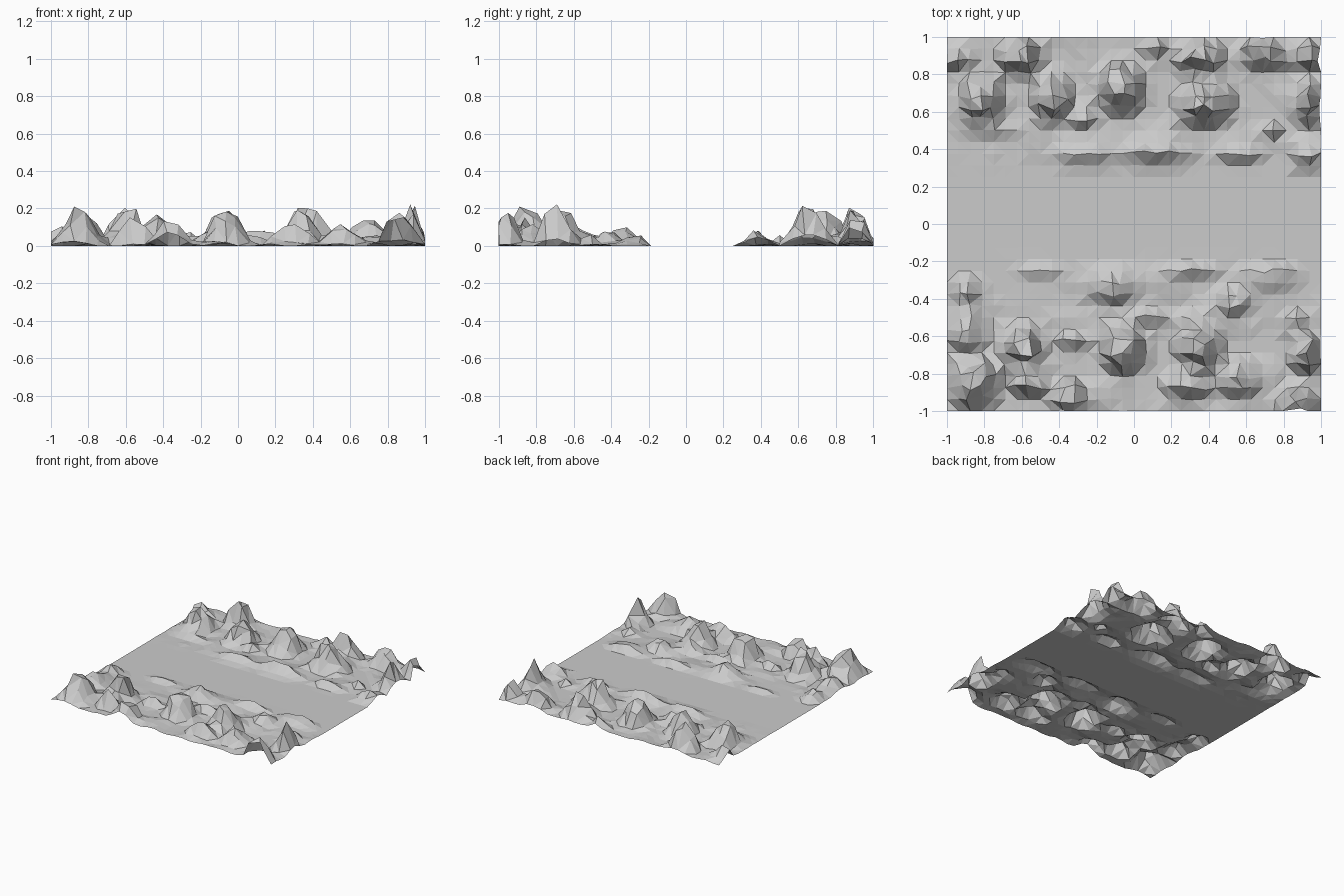
import bpy, bmesh, random
from mathutils import Vector, noise

random.seed(7)
N = 32          # grid cells per side

# hills: x, y, half width x, half width y, height
back_hills = [
    (-0.82, 0.66, .14, .15, .18), (-0.61, 0.90, .13, .11, .23), (-0.44, 0.68, .11, .15, .18),
    (-0.95, 0.88, .11, .07, .09), (-0.07, 0.73, .14, .15, .22), (0.38, 0.65, .17, .13, .23),
    (0.35, 0.88, .15, .10, .20), (0.70, 0.92, .16, .10, .16), (0.94, 0.65, .08, .16, .21),
    (0.12, 0.95, .08, .08, .08), (0.95, 0.90, .10, .08, .17), (-0.27, 0.57, .10, .08, .08),
]
front_hills = [
    (-0.86, -0.85, .14, .16, .21), (-0.60, -0.66, .12, .13, .20), (-0.56, -0.86, .12, .08, .15),
    (-0.36, -0.93, .12, .11, .15), (-0.06, -0.67, .14, .14, .22), (0.34, -0.66, .14, .14, .19),
    (0.29, -0.86, .15, .09, .12), (0.55, -0.82, .14, .12, .12), (0.87, -0.96, .13, .10, .20),
    (0.93, -0.70, .08, .12, .21), (-0.33, -0.63, .11, .06, .07),
]
low_ridges = [
    (-0.25, 0.38, .20, .08, .06), (0.12, 0.38, .26, .08, .07), (0.57, 0.38, .15, .07, .06),
    (0.93, 0.38, .12, .09, .09), (0.74, 0.50, .07, .06, .06), (-0.78, 0.50, .20, .06, .03),
    (-0.90, -0.37, .10, .11, .09), (-0.90, -0.58, .12, .13, .10), (-0.12, -0.33, .16, .12, .10),
    (0.06, -0.50, .16, .07, .06), (0.53, -0.41, .12, .10, .09), (0.72, -0.27, .20, .07, .06),
    (0.30, -0.25, .20, .06, .05), (-0.50, -0.24, .14, .05, .03), (0.87, -0.52, .08, .08, .06),
    (0.30, -0.50, .10, .06, .05),
]


def smooth(a, b, v):
    t = max(0.0, min(1.0, (v - a) / (b - a)))
    return t * t * (3 - 2 * t)


def height(x, y):
    """Steep-sided hills on a flat base, with a level road left through the middle."""
    z = 0.0
    for hx, hy, rx, ry, h in back_hills + front_hills + low_ridges:
        dx, dy = abs(x - hx) / rx, abs(y - hy) / ry
        d = (dx ** 3 + dy ** 3) ** (1 / 3)      # squarish footprint
        z = max(z, h * (1 - smooth(0.1, 1.1, d)))
    rough = max(0, noise.noise(Vector((x * 5, y * 5, 3.1))))
    side = smooth(0.28, 0.45, y) + smooth(0.15, 0.35, -y)
    return z * random.uniform(0.82, 1.06) + 0.03 * rough * side


# terrain sheet
bm = bmesh.new()
bmesh.ops.create_grid(bm, x_segments=N, y_segments=N, size=1)
for v in bm.verts:
    x, y = v.co.x, v.co.y
    z = height(x, y)
    j = min(0.022, z * 0.25)                    # rocky sideways scatter on the slopes
    v.co.x = max(-1, min(1, x + random.uniform(-j, j)))
    v.co.y = max(-1, min(1, y + random.uniform(-j, j)))
    v.co.z = z + 0.003 * (z > 0.003)
bmesh.ops.triangulate(bm, faces=[f for f in bm.faces if max(v.co.z for v in f.verts) > 0])
bmesh.ops.recalc_face_normals(bm, faces=bm.faces)
if sum(f.normal.z for f in bm.faces) < 0:
    bmesh.ops.reverse_faces(bm, faces=bm.faces)
mesh = bpy.data.meshes.new("rocky_valley_terrain")
bm.to_mesh(mesh)
bm.free()
bpy.context.collection.objects.link(bpy.data.objects.new("rocky_valley_terrain", mesh))
